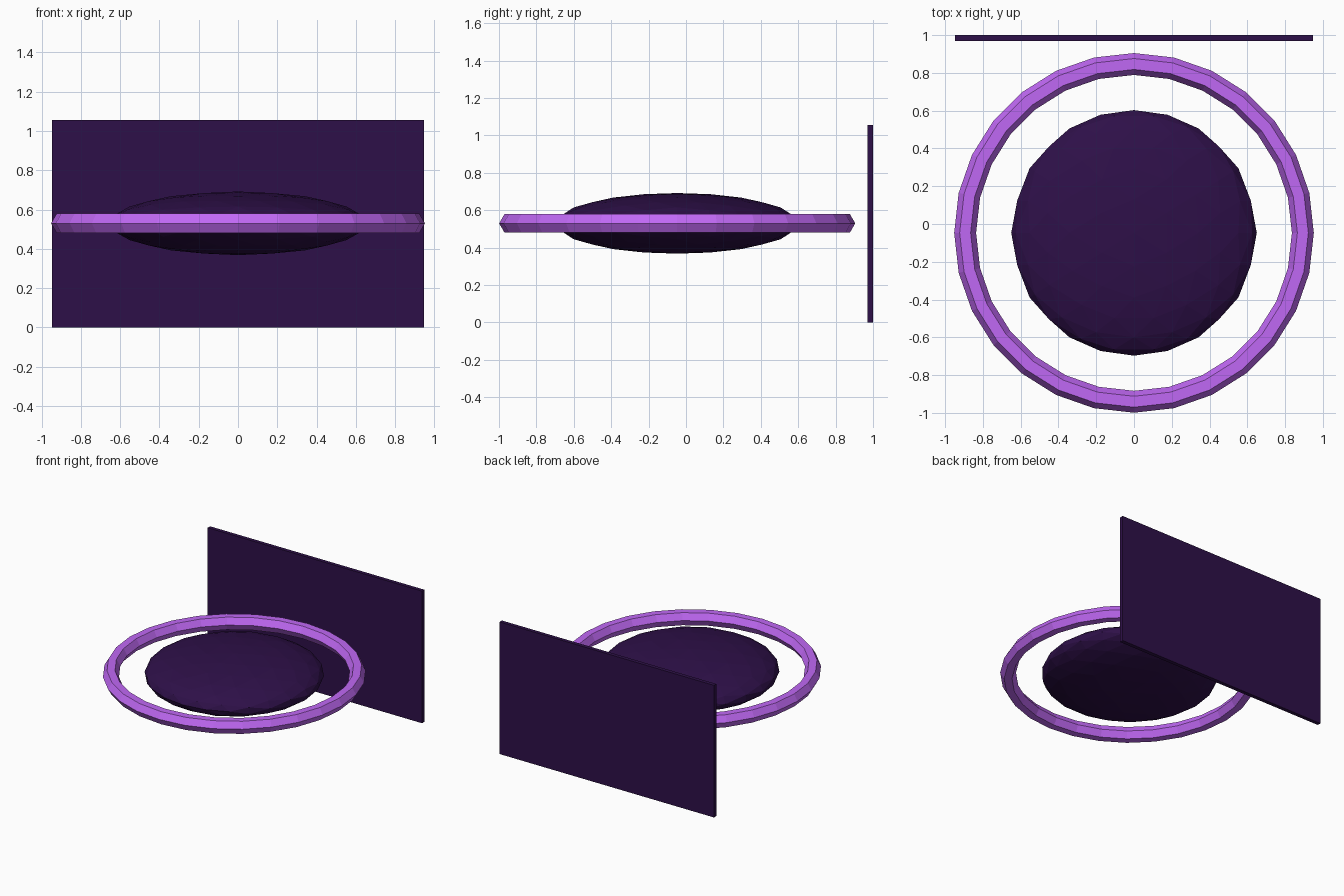
import bpy, bmesh
from mathutils import Vector

if "Cube" in bpy.data.objects:
    bpy.data.objects.remove(bpy.data.objects["Cube"])

CENTRE = (0, -0.047, 0.53)


def material(name, colour):
    m = bpy.data.materials.new(name)
    m.diffuse_color = (*colour, 1)
    m.use_nodes = True
    m.node_tree.nodes["Principled BSDF"].inputs["Base Color"].default_value = m.diffuse_color
    return m


dark = material("dark_purple", (0.027, 0.005, 0.065))
bright = material("bright_purple", (0.53, 0.14, 0.91))

# back panel: thin upright slab
bpy.ops.mesh.primitive_cube_add(size=1, location=(0, 0.985, 0.5275))
panel = bpy.context.object
panel.name = "back_panel"
panel.scale = (1.894, 0.03, 1.055)
panel.data.materials.append(dark)

# ring: 28 segments with a hexagonal section
bpy.ops.mesh.primitive_torus_add(major_segments=28, minor_segments=6,
                                 major_radius=0.894, minor_radius=0.058,
                                 location=CENTRE)
ring = bpy.context.object
ring.name = "outer_ring"
ring.data.materials.append(bright)

# core: icosahedron split twice onto a sphere, then flattened
bm = bmesh.new()
t = (1 + 5 ** 0.5) / 2
for a in (-1, 1):
    for b in (-t, t):
        for co in ((a, b, 0), (0, a, b), (b, 0, a)):
            bm.verts.new(Vector(co).normalized())
bmesh.ops.convex_hull(bm, input=bm.verts[:])
for _ in range(2):
    bmesh.ops.subdivide_edges(bm, edges=bm.edges[:], cuts=1, use_grid_fill=True)
    for v in bm.verts:
        v.co.normalize()
bmesh.ops.scale(bm, vec=(0.65, 0.65, 0.162), verts=bm.verts[:])
bmesh.ops.recalc_face_normals(bm, faces=bm.faces[:])
mesh = bpy.data.meshes.new("core_disc")
bm.to_mesh(mesh)
bm.free()
core = bpy.data.objects.new("core_disc", mesh)
core.location = CENTRE
mesh.materials.append(dark)
bpy.context.collection.objects.link(core)
